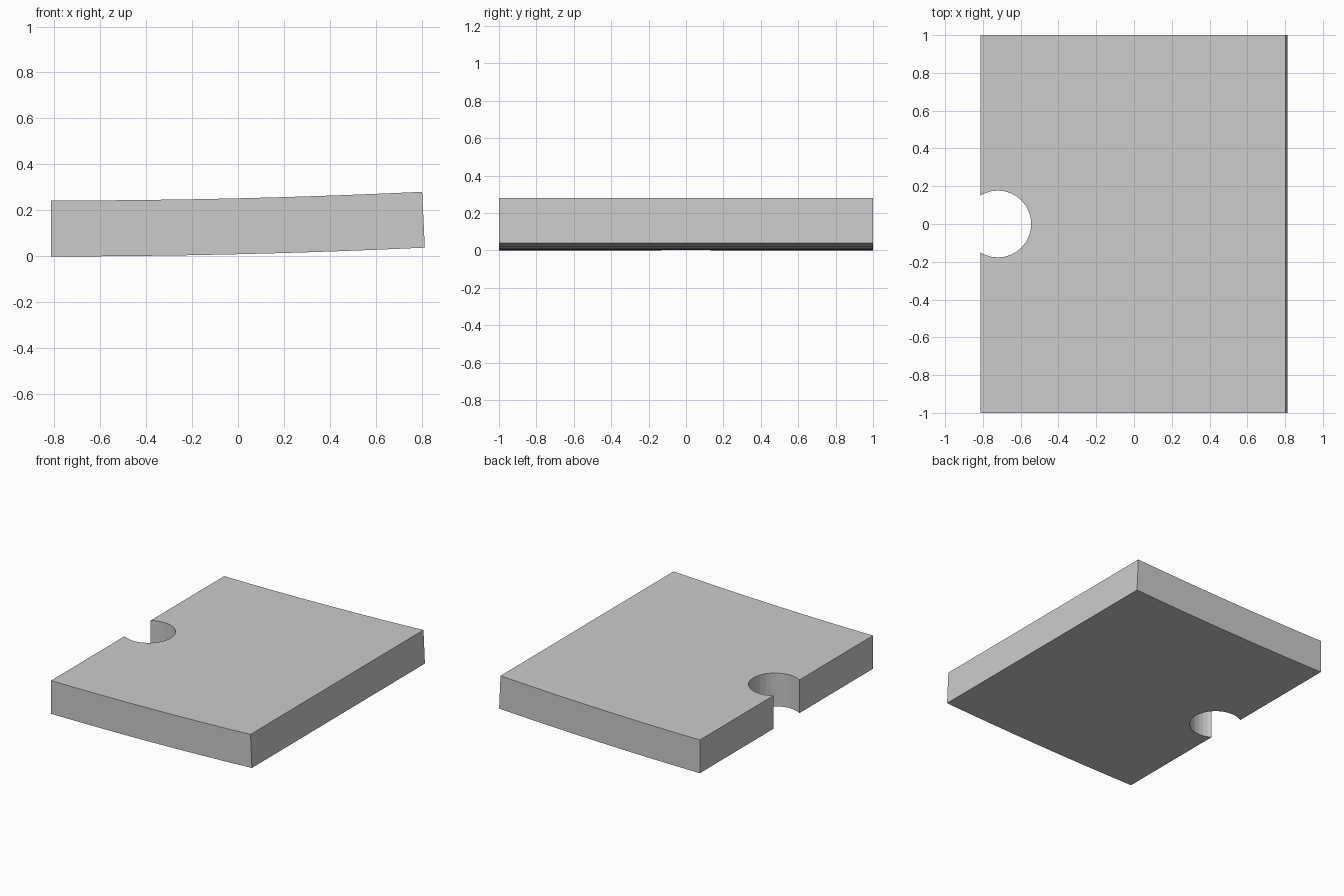
import bpy, bmesh
from math import sin, cos

if "Cube" in bpy.data.objects:
    bpy.data.objects.remove(bpy.data.objects["Cube"])

LENGTH, THICK, ANGLE, SEGMENTS = 1.625, 0.243, 0.047, 8
RADIUS = LENGTH / sin(ANGLE)
LEFT = -LENGTH / 2


def arc(radius):
    """Points of a shallow arc in the x-z plane, level at the left end."""
    steps = [ANGLE * i / SEGMENTS for i in range(SEGMENTS + 1)]
    return [(LEFT + radius * sin(a), RADIUS - radius * cos(a)) for a in steps]


# Slightly curved plate: side profile extruded along y
bm = bmesh.new()
profile = arc(RADIUS) + arc(RADIUS - THICK)[::-1]
face = bm.faces.new([bm.verts.new((x, -1, z)) for x, z in profile])
ext = bmesh.ops.extrude_face_region(bm, geom=[face])
bmesh.ops.translate(bm, vec=(0, 2, 0),
                    verts=[v for v in ext["geom"] if isinstance(v, bmesh.types.BMVert)])
bmesh.ops.recalc_face_normals(bm, faces=bm.faces)
mesh = bpy.data.meshes.new("curved_plate")
bm.to_mesh(mesh)
bm.free()
plate = bpy.data.objects.new("curved_plate", mesh)
bpy.context.collection.objects.link(plate)

# Round notch through the left edge
bpy.ops.mesh.primitive_cylinder_add(vertices=32, radius=0.177, depth=1,
                                    location=(-0.721, 0, 0.12))
cutter = bpy.context.object
cutter.name = "notch_cutter"
cutter.hide_render = True
cutter.hide_set(True)
cut = plate.modifiers.new("notch", 'BOOLEAN')
cut.operation = 'DIFFERENCE'
cut.solver = 'EXACT'
cut.object = cutter
